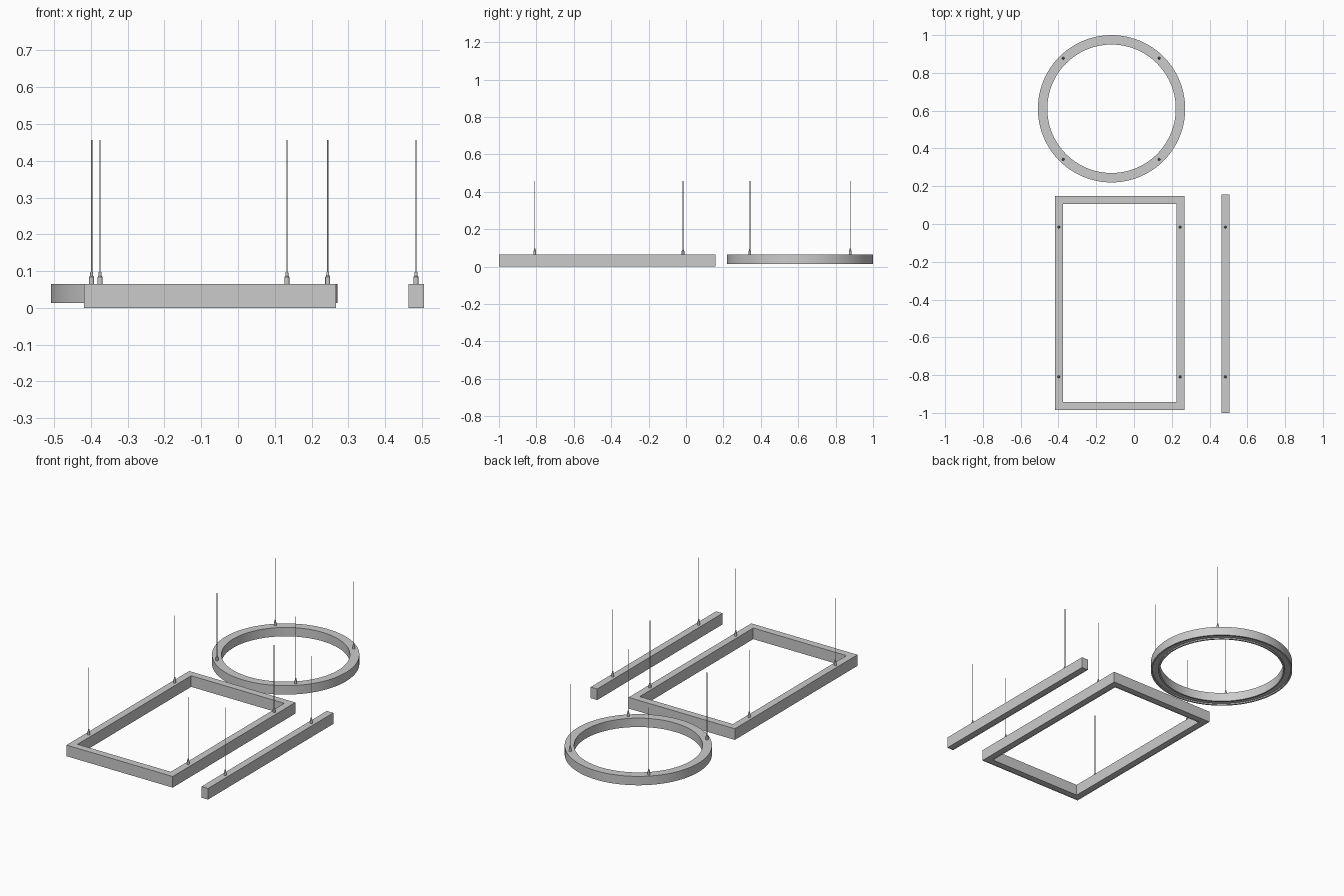
import bpy, bmesh
from math import cos, sin, pi

if "Cube" in bpy.data.objects:
    bpy.data.objects.remove(bpy.data.objects["Cube"])

TOP = 0.065      # top of all housings
CABLE_TOP = 0.457


def finish(name, bm, smooth=False):
    bmesh.ops.recalc_face_normals(bm, faces=bm.faces)
    me = bpy.data.meshes.new(name)
    bm.to_mesh(me)
    bm.free()
    ob = bpy.data.objects.new(name, me)
    bpy.context.collection.objects.link(ob)
    if smooth:
        bpy.ops.object.select_all(action='DESELECT')
        bpy.context.view_layer.objects.active = ob
        ob.select_set(True)
        bpy.ops.object.shade_smooth_by_angle(angle=0.6)
    return ob


def loop_sections(bm, sections, closed_path):
    """Bridge matching closed cross-sections into a tube."""
    rows = [[bm.verts.new(p) for p in s] for s in sections]
    n = len(rows[0])
    last = len(rows) if closed_path else len(rows) - 1
    for i in range(last):
        a, b = rows[i], rows[(i + 1) % len(rows)]
        for j in range(n):
            k = (j + 1) % n
            bm.faces.new((a[j], a[k], b[k], b[j]))
    if not closed_path:
        bm.faces.new(rows[0])
        bm.faces.new(rows[-1])


def channel(w, z0, wall, depth):
    """Inverted U profile as (inset, z) pairs."""
    return [(0, z0), (0, TOP), (w, TOP), (w, z0), (w - wall, z0),
            (w - wall, z0 + depth), (wall, z0 + depth), (wall, z0)]


def strip(w, z0, wall, depth, recess):
    """Diffuser profile seated in the channel."""
    return [(wall, z0 + recess), (wall, z0 + depth),
            (w - wall, z0 + depth), (w - wall, z0 + recess)]


def ring(name, cx, cy, r, profile, seg=96):
    bm = bmesh.new()
    loop_sections(bm, [[(cx + (r - d) * cos(2 * pi * i / seg),
                         cy + (r - d) * sin(2 * pi * i / seg), z)
                        for d, z in profile] for i in range(seg)], True)
    finish(name, bm, smooth=True)


def frame(name, x0, x1, y0, y1, profile):
    bm = bmesh.new()
    corners = [(x0, y0, 1, 1), (x1, y0, -1, 1), (x1, y1, -1, -1), (x0, y1, 1, -1)]
    loop_sections(bm, [[(x + sx * d, y + sy * d, z) for d, z in profile]
                       for x, y, sx, sy in corners], True)
    finish(name, bm)


def bar(name, x0, y0, y1, profile):
    bm = bmesh.new()
    loop_sections(bm, [[(x0 + d, y, z) for d, z in profile] for y in (y0, y1)], False)
    finish(name, bm)


def turned(name, x, y, profile, seg):
    """Upright turned part from (radius, z) pairs."""
    bm = bmesh.new()
    rows = [[bm.verts.new((x + r * cos(2 * pi * i / seg), y + r * sin(2 * pi * i / seg), z))
             for i in range(seg)] for r, z in profile]
    for a, b in zip(rows, rows[1:]):
        for i in range(seg):
            k = (i + 1) % seg
            bm.faces.new((a[i], a[k], b[k], b[i]))
    bm.faces.new(rows[0])
    bm.faces.new(rows[-1])
    finish(name, bm, smooth=True)


def suspension(name, x, y):
    # cable gripper and the thin wire above it
    turned(name + "_gripper", x, y,
           [(0.0068, TOP - 0.001), (0.0068, 0.084), (0.0042, 0.087), (0.0036, 0.097)], 20)
    turned(name + "_cable", x, y, [(0.0018, 0.096), (0.0018, CABLE_TOP)], 10)


# round lamp
RX, RY, RR = -0.119, 0.61, 0.39
ring("ring_housing", RX, RY, RR, channel(0.05, 0.013, 0.009, 0.014))
ring("ring_diffuser", RX, RY, RR, strip(0.05, 0.013, 0.009, 0.014, 0.008))
for i, (sx, sy) in enumerate([(-1, -1), (1, -1), (1, 1), (-1, 1)]):
    suspension(f"ring_{i}", -0.121 + sx * 0.254, RY + sy * 0.268)

# rectangular lamp
RECT = (-0.419, 0.267, -0.984, 0.148)
frame("frame_housing", *RECT, channel(0.042, 0.0, 0.003, 0.006))
frame("frame_diffuser", *RECT, strip(0.042, 0.0, 0.003, 0.006, 0.002))
for i, x in enumerate((-0.398, 0.244)):
    for j, y in enumerate((-0.809, -0.016)):
        suspension(f"frame_{i}{j}", x, y)

# straight lamp, with end plates closing the channel
BX, BY0, BY1 = 0.464, -1.0, 0.157
bar("bar_housing", BX, BY0 + 0.003, BY1 - 0.003, channel(0.042, 0.0, 0.003, 0.006))
bar("bar_diffuser", BX, BY0 + 0.003, BY1 - 0.003, strip(0.042, 0.0, 0.003, 0.006, 0.002))
plate = [(0, 0), (0, TOP), (0.042, TOP), (0.042, 0)]
bar("bar_front_end_plate", BX, BY0, BY0 + 0.003, plate)
bar("bar_back_end_plate", BX, BY1 - 0.003, BY1, plate)
for j, y in enumerate((-0.809, -0.016)):
    suspension(f"bar_{j}", 0.484, y)
